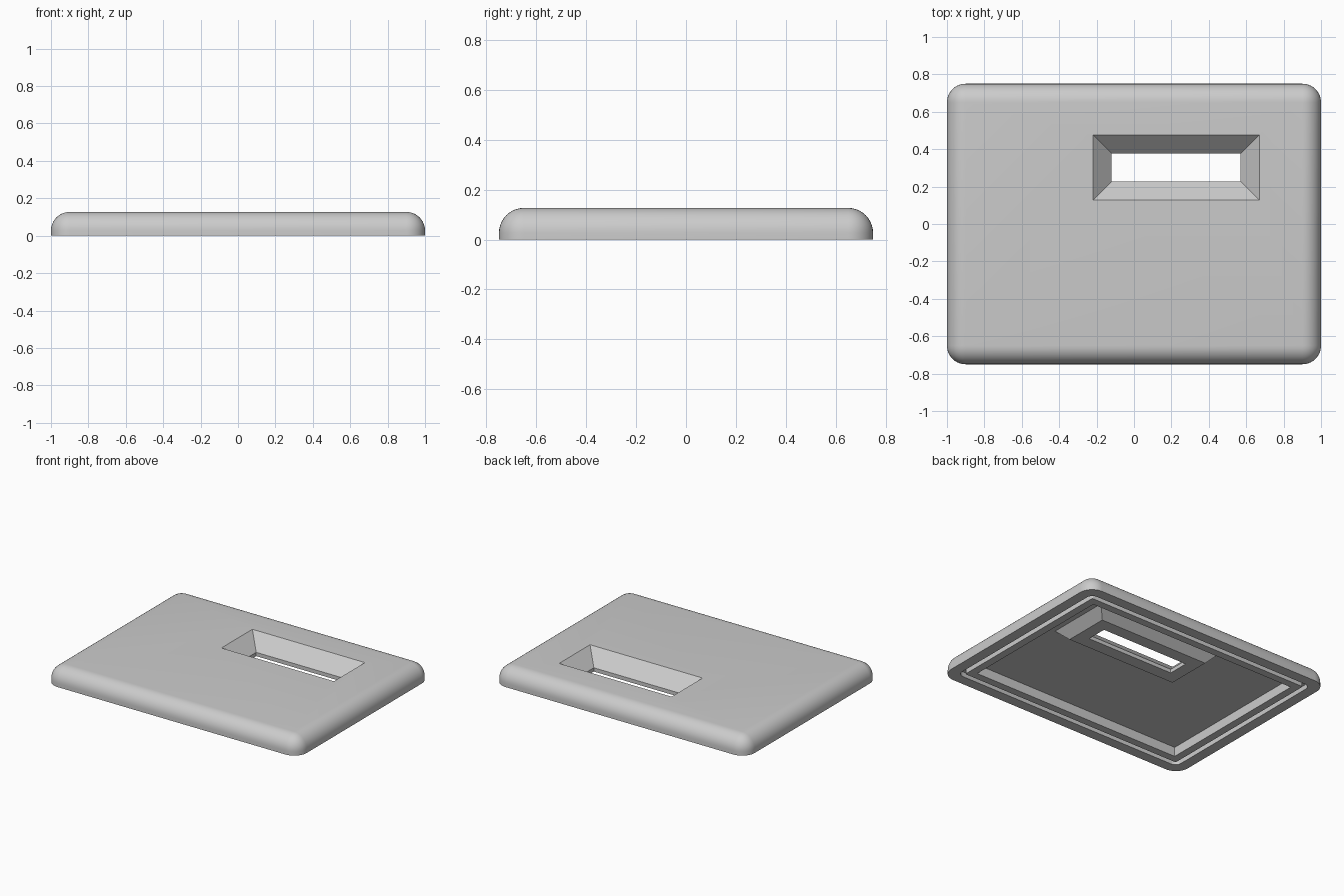
import bpy, bmesh, math

cube = bpy.data.objects.get("Cube")
if cube:
    bpy.data.objects.remove(cube, do_unlink=True)

HALF_X, HALF_Y, HEIGHT, ROUND = 1.0, 0.75, 0.127, 0.1
CEILING = 0.067                                  # height of the hollow underside
SLOT_X, SLOT_Y = 0.225, 0.302                    # window centre
SLOT_HX, SLOT_HY, LIP = 0.345, 0.075, 0.027      # window half sizes, lip height

grey = bpy.data.materials.new("light_grey")
grey.use_nodes = True
grey.diffuse_color = (0.6, 0.6, 0.6, 1)
grey.node_tree.nodes["Principled BSDF"].inputs["Base Color"].default_value = (0.6, 0.6, 0.6, 1)


def make(name, bm):
    bmesh.ops.recalc_face_normals(bm, faces=bm.faces[:])
    mesh = bpy.data.meshes.new(name)
    bm.to_mesh(mesh)
    bm.free()
    mesh.materials.append(grey)
    obj = bpy.data.objects.new(name, mesh)
    bpy.context.collection.objects.link(obj)
    return obj


def outline(hx, hy, radius=0, steps=6):
    """Rectangle points, with rounded corners if a radius is given."""
    points = []
    for i, (sx, sy) in enumerate([(1, 1), (-1, 1), (-1, -1), (1, -1)]):
        for k in range(steps + 1 if radius else 1):
            a = math.pi / 2 * (i + k / steps)
            points.append((sx * (hx - radius) + radius * math.cos(a),
                           sy * (hy - radius) + radius * math.sin(a)) if radius
                          else (sx * hx, sy * hy))
    return points


def loft(name, layers, cx=0, cy=0, closed=False):
    """Skin a stack of (outline, z) layers; closed joins last to first as a ring."""
    bm = bmesh.new()
    loops = [[bm.verts.new((cx + x, cy + y, z)) for x, y in pts] for pts, z in layers]
    pairs = list(zip(loops, loops[1:]))
    if closed:
        pairs.append((loops[-1], loops[0]))
    else:
        bm.faces.new(loops[0])
        bm.faces.new(loops[-1])
    for a, b in pairs:
        for i in range(len(a)):
            j = (i + 1) % len(a)
            bm.faces.new((a[i], a[j], b[j], b[i]))
    return make(name, bm)


def combine(target, tool, operation):
    mod = target.modifiers.new(tool.name, "BOOLEAN")
    mod.operation, mod.solver, mod.object = operation, "EXACT", tool
    bpy.context.view_layer.objects.active = target
    bpy.ops.object.modifier_apply(modifier=mod.name)
    bpy.data.objects.remove(tool, do_unlink=True)


# Slab with rounded top and upright edges
bm = bmesh.new()
bmesh.ops.create_cube(bm, size=1)
for v in bm.verts:
    v.co = (v.co.x * 2 * HALF_X, v.co.y * 2 * HALF_Y, (v.co.z + 0.5) * HEIGHT)
edges = [e for e in bm.edges if max(v.co.z for v in e.verts) > HEIGHT / 2]
bmesh.ops.bevel(bm, geom=edges, offset=ROUND, segments=10, profile=0.5, affect="EDGES")
cover = make("cover_plate", bm)

# Hollow underside
hollow = outline(HALF_X - 0.165, HALF_Y - 0.165)
combine(cover, loft("hollow", [(hollow, -0.05), (hollow, CEILING)]), "DIFFERENCE")

# Seal groove running around the rim
outer = outline(HALF_X - 0.075, HALF_Y - 0.075, 0.045)
inner = outline(HALF_X - 0.11, HALF_Y - 0.11, 0.01)
combine(cover, loft("groove", [(outer, -0.02), (outer, 0.035), (inner, 0.035), (inner, -0.02)],
                    closed=True), "DIFFERENCE")


# Tapered window housing under the plate, then the funnel-shaped opening
def window(margin):
    return outline(SLOT_HX + margin, SLOT_HY + margin)


combine(cover, loft("housing", [(window(0.09), 0), (window(0.19), 0.1)], SLOT_X, SLOT_Y), "UNION")
combine(cover, loft("opening", [(window(0), -0.05), (window(0), LIP), (window(0.15), LIP + 0.15)],
                    SLOT_X, SLOT_Y), "DIFFERENCE")

# Smooth rounded edges, crisp corners
bpy.ops.object.select_all(action="DESELECT")
cover.select_set(True)
bpy.context.view_layer.objects.active = cover
bpy.ops.object.shade_smooth_by_angle(angle=math.radians(30))
